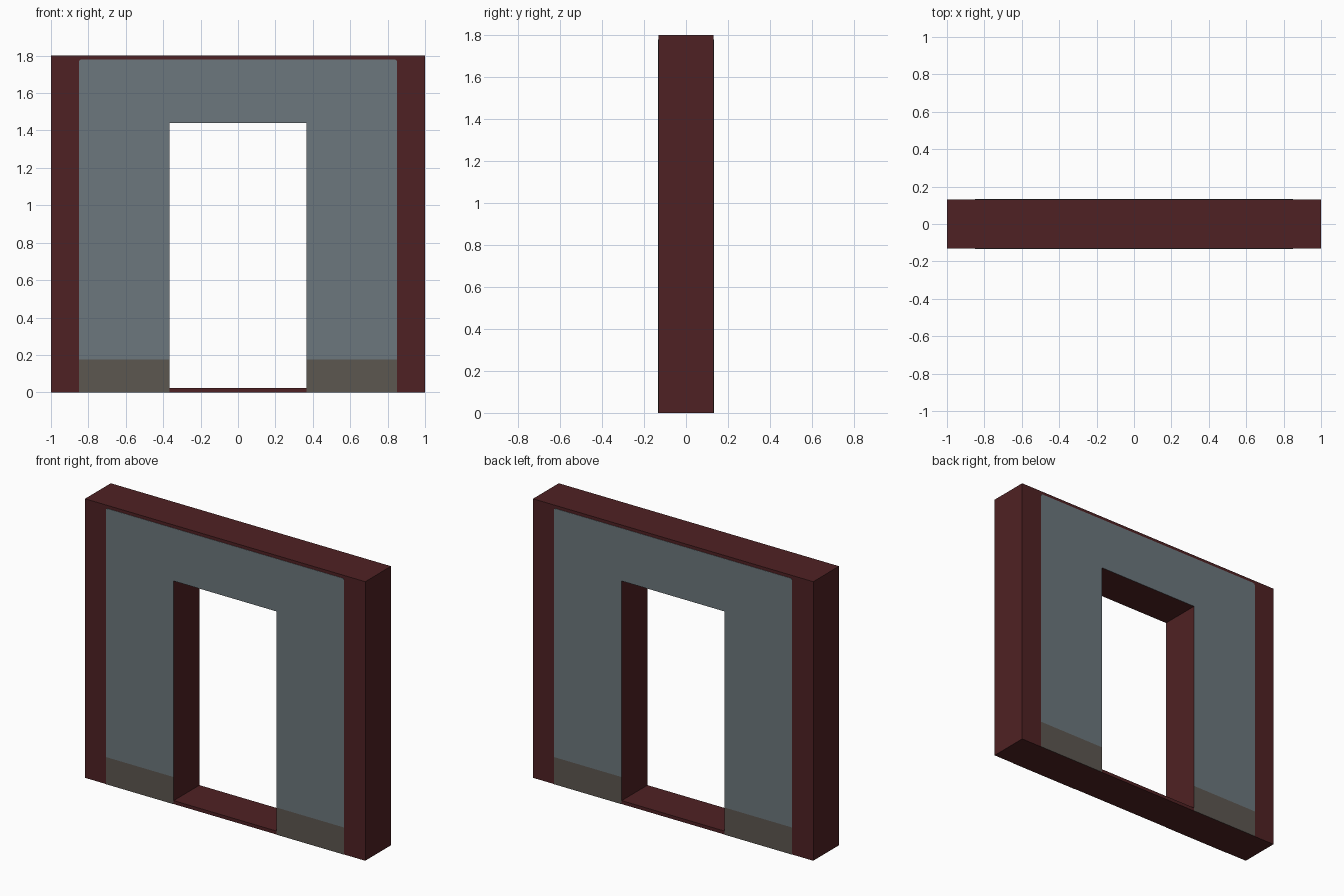
import bpy, bmesh, math

if "Cube" in bpy.data.objects:
    bpy.data.objects.remove(bpy.data.objects["Cube"])

W, H = 1.0, 1.8            # frame half width, height
DX, Z0, Z1 = 0.367, 0.022, 1.44   # doorway half width, sill top, lintel underside
Y, YP = 0.131, 0.133       # frame half depth, panel face
PX, PZ, BAND = 0.85, 1.78, 0.175  # panel half width, panel top, skirting top


def material(name, rgb):
    m = bpy.data.materials.new(name)
    m.diffuse_color = (*rgb, 1)
    m.use_nodes = True
    m.node_tree.nodes["Principled BSDF"].inputs["Base Color"].default_value = m.diffuse_color
    return m


red = material("dark_red", (0.078, 0.0155, 0.017))
grey = material("slate_grey", (0.15, 0.184, 0.205))
brown = material("brown_grey", (0.107, 0.095, 0.081))


def finish(name, bm, mat):
    bmesh.ops.recalc_face_normals(bm, faces=bm.faces)
    me = bpy.data.meshes.new(name)
    bm.to_mesh(me)
    bm.free()
    me.materials.append(mat)
    bpy.context.collection.objects.link(bpy.data.objects.new(name, me))


def plate(name, pts, side, mat):
    """Thin closed plate on the front (-1) or back (1) of the frame."""
    bm = bmesh.new()
    a = [bm.verts.new((x, side * Y, z)) for x, z in pts]
    b = [bm.verts.new((x, side * YP, z)) for x, z in pts]
    bm.faces.new(a)
    bm.faces.new(b)
    for i in range(len(pts)):
        j = (i + 1) % len(pts)
        bm.faces.new((a[i], a[j], b[j], b[i]))
    finish(name, bm, mat)


# Frame: outer and doorway loops, front and back
bm = bmesh.new()
outer = [(-W, 0), (W, 0), (W, H), (-W, H)]
inner = [(-DX, Z0), (DX, Z0), (DX, Z1), (-DX, Z1)]
of, ob, nf, nb = [[bm.verts.new((x, y, z)) for x, z in loop]
                  for loop in (outer, inner) for y in (-Y, Y)]
for p, q in ((of, nf), (nb, ob), (nf, nb), (ob, of)):
    for i in range(4):
        j = (i + 1) % 4
        bm.faces.new((p[i], p[j], q[j], q[i]))
finish("door_frame", bm, red)

# Wall panels with rounded top corners, and skirting bands
R = 0.012
corner = [(PX - R + R * math.cos(t), PZ - R + R * math.sin(t))
          for t in (0, math.pi / 4, math.pi / 2)]
half = [(DX, Z1), (DX, BAND), (PX, BAND)] + corner
profile = half + [(-x, z) for x, z in reversed(half)]
for side, label in ((-1, "front"), (1, "back")):
    plate(label + "_panel", profile, side, grey)
    for s, hand in ((-1, "left"), (1, "right")):
        plate(f"{label}_{hand}_skirting",
              [(s * DX, 0), (s * PX, 0), (s * PX, BAND), (s * DX, BAND)], side, brown)
